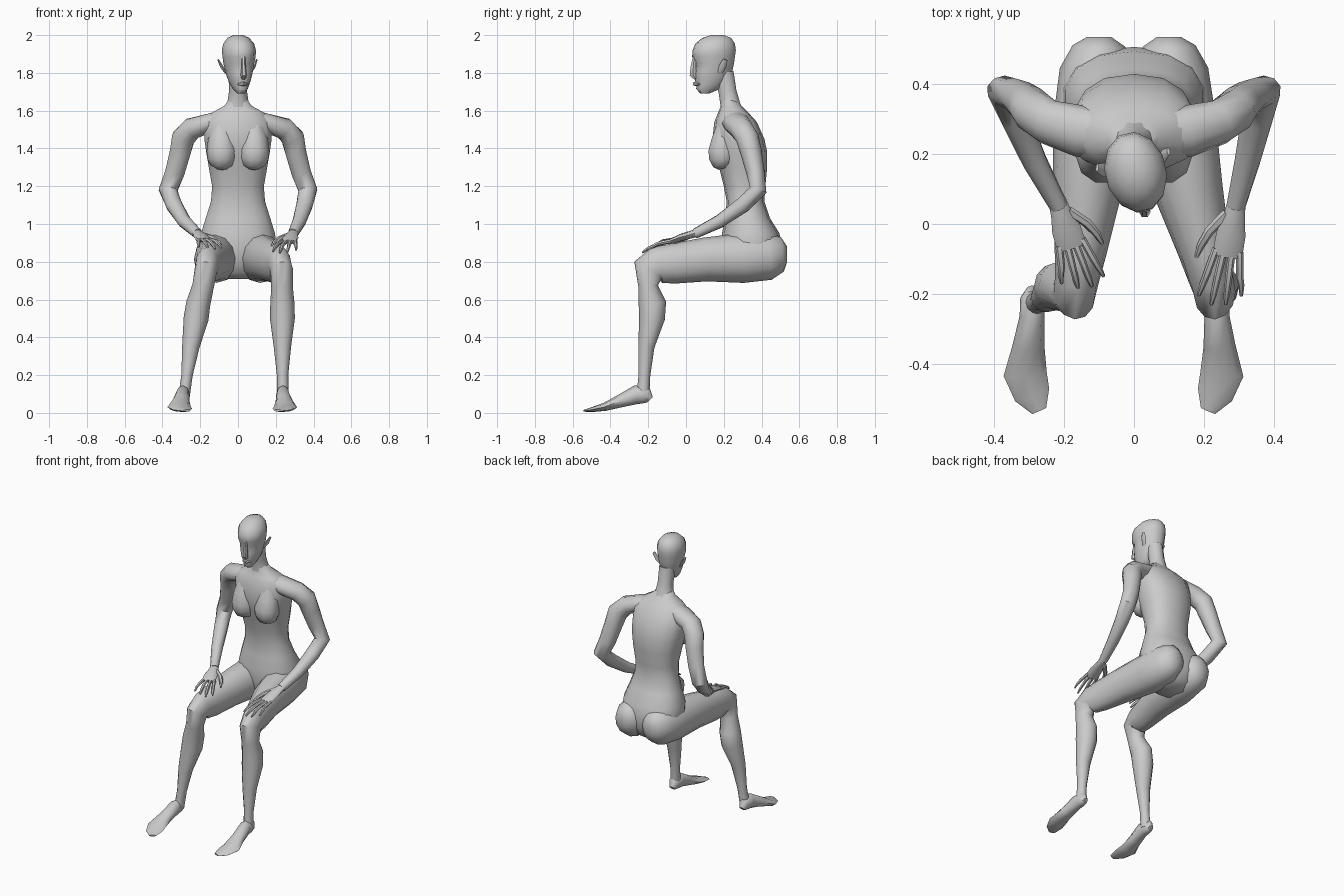
import bpy, bmesh
from math import cos, sin, pi, radians
from mathutils import Vector, Matrix

X, Y, Z = Vector((1, 0, 0)), Vector((0, 1, 0)), Vector((0, 0, 1))


def finish(name, bm, angle=50):
    bmesh.ops.recalc_face_normals(bm, faces=bm.faces)
    me = bpy.data.meshes.new(name)
    bm.to_mesh(me)
    bm.free()
    ob = bpy.data.objects.new(name, me)
    bpy.context.collection.objects.link(ob)
    bpy.ops.object.select_all(action='DESELECT')
    ob.select_set(True)
    bpy.context.view_layer.objects.active = ob
    bpy.ops.object.shade_smooth_by_angle(angle=radians(angle))
    return ob


def skin(name, rings):
    bm = bmesh.new()
    loops = [[bm.verts.new(p) for p in r] for r in rings]
    n = len(loops[0])
    for a, b in zip(loops, loops[1:]):
        for i in range(n):
            j = (i + 1) % n
            bm.faces.new((a[i], a[j], b[j], b[i]))
    bm.faces.new(loops[0])
    bm.faces.new(loops[-1])
    return finish(name, bm)


def tube(name, secs, ref, n=10):
    """Loft of ellipses (x, y, z, half-size along ref, other half-size)."""
    c = [Vector(s[:3]) for s in secs]
    rings = []
    for i, s in enumerate(secs):
        t = Vector()
        if i:
            t += (c[i] - c[i - 1]).normalized()
        if i < len(c) - 1:
            t += (c[i + 1] - c[i]).normalized()
        t.normalize()
        u = (ref - t * ref.dot(t)).normalized()
        v = t.cross(u)
        rings.append([c[i] + u * s[3] * cos(2 * pi * k / n) + v * s[4] * sin(2 * pi * k / n)
                      for k in range(n)])
    return skin(name, rings)


def stack(name, secs, n=14, power=0.85, turn=None):
    """Horizontal slices (z, y front, y back, half width)."""
    def f(v):
        return abs(v) ** power * (1 if v > 0 else -1)
    rings = []
    for z, y0, y1, w in secs:
        ring = []
        for k in range(n):
            a = 2 * pi * (k + 0.5) / n
            p = Vector((w * f(cos(a)), (y0 + y1) / 2 + (y1 - y0) / 2 * f(sin(a)), z))
            ring.append(turn @ p if turn else p)
        rings.append(ring)
    return skin(name, rings)


# Torso from neck base down to pelvis
stack("torso", [
    (1.66, .185, .27, .048), (1.625, .185, .295, .075), (1.59, .17, .33, .14),
    (1.54, .15, .375, .185), (1.45, .14, .415, .182), (1.38, .15, .43, .172),
    (1.30, .175, .43, .158), (1.20, .20, .42, .14), (1.12, .215, .415, .146),
    (1.03, .208, .445, .175), (.95, .19, .495, .20), (.87, .19, .508, .21),
    (.80, .20, .50, .185), (.74, .23, .47, .13), (.71, .27, .42, .08)])
tube("neck", [(0, .20, 1.80, .05, .055), (0, .22, 1.70, .048, .05),
              (0, .235, 1.63, .058, .055), (0, .25, 1.55, .11, .07)], X)

# Chest, flowing down from the collarbone
for s, side in ((-1, "left"), (1, "right")):
    tube(side + "_breast", [(s * .085, .215, 1.53, .05, .05), (s * .086, .20, 1.45, .072, .066),
                            (s * .086, .192, 1.385, .08, .077), (s * .086, .192, 1.345, .076, .073),
                            (s * .085, .195, 1.312, .062, .055), (s * .085, .20, 1.295, .03, .03)], X)

# Head, slightly turned
turn = Matrix.Translation((0, .17, 0)) @ Matrix.Rotation(radians(13), 4, 'Z') @ Matrix.Translation((0, -.17, 0))
stack("head", [
    (1.69, .075, .12, .018), (1.715, .05, .18, .038), (1.735, .055, .20, .048),
    (1.76, .045, .225, .058), (1.80, .045, .245, .07), (1.85, .05, .255, .08),
    (1.885, .03, .26, .086), (1.92, .033, .265, .089), (1.955, .048, .26, .08),
    (1.985, .085, .24, .057), (2.0, .13, .20, .025)], n=12, power=1, turn=turn)


def turned(secs):
    return [(*(turn @ Vector(s[:3])), *s[3:]) for s in secs]


tube("nose", turned([(0, .04, 1.885, .01, .008), (0, .036, 1.84, .011, .016),
                     (0, .032, 1.79, .017, .019), (0, .048, 1.77, .012, .01)]), X, 6)
tube("lips", turned([(-.026, .062, 1.74, .005, .008), (0, .046, 1.742, .012, .013),
                     (.026, .062, 1.74, .005, .008)]), Z, 6)
for s, side in ((-1, "left"), (1, "right")):
    tube(side + "_ear", turned([(s * .068, .165, 1.80, .014, .006), (s * .088, .175, 1.835, .02, .01),
                                (s * .105, .185, 1.87, .012, .005)]), Y, 6)


# Arms: collarbone through shoulder to wrist, only the forearm differs by side
def arm(side, s, fore):
    upper = [(.04, .25, 1.57, .06, .045), (.15, .265, 1.535, .075, .052), (.245, .292, 1.505, .065, .06),
             (.29, .325, 1.455, .062, .064),
             (.306, .345, 1.38, .057, .058), (.335, .368, 1.27, .048, .054), (.37, .382, 1.18, .046, .052)]
    lower = [(fore[0], .30, 1.10, .043, .045), (fore[1], .18, 1.015, .035, .037),
             (fore[2], .05, .95, .026, .028)]
    tube(side + "_arm", [(s * x, *r) for x, *r in upper + lower], Y)


# Hand: palm plus splayed fingers, laid along direction d from the wrist
def hand(side, s, wrist, d):
    w, d = Vector(wrist), Vector(d)
    across = d.cross(Z).normalized()
    if across.x * s > 0:
        across = -across

    def at(a, b, c, r1, r2):
        return (*(w + d * a + across * b + Z * c), r1, r2)
    tube(side + "_palm", [at(-.1, 0, 0, .025, .022), at(.08, 0, .002, .03, .02),
                          at(.28, 0, .006, .042, .018), at(.5, 0, .004, .043, .013)], across, 8)
    for i, reach in enumerate((.86, .97, 1.0, .93)):
        b = -.034 + .023 * i
        tube(f"{side}_finger_{i + 1}", [
            at(.44, b, .004, .011, .011), at(.68, b * 1.35, .014, .0105, .0105),
            at(reach - .1, b * 1.6, .008, .009, .009), at(reach, b * 1.75, -.002, .005, .005)], across, 6)
    tube(side + "_thumb", [at(.08, .022, 0, .014, .013), at(.28, .062, 0, .014, .013),
                           at(.44, .08, -.004, .011, .01), at(.56, .086, -.012, .006, .006)], across, 6)


arm("left", -1, (.338, .285, .215))
hand("left", -1, (-.215, .05, .95), (.075, -.235, -.08))
arm("right", 1, (.352, .325, .292))
hand("right", 1, (.292, .05, .95), (-.05, -.285, -.10))


# Legs: buttock through knee to ankle, then a pointed foot
def leg(side, s, xs):
    prof = [(.536, .84, .035, .04), (.51, .84, .076, .092), (.44, .828, .108, .124),
            (.30, .82, .117, .132), (.10, .812, .10, .116), (-.07, .79, .076, .106),
            (-.155, .782, .064, .098), (-.20, .757, .06, .085), (-.20, .67, .057, .052),
            (-.178, .58, .064, .073), (-.18, .50, .066, .068), (-.21, .35, .046, .043),
            (-.22, .20, .03, .031), (-.228, .09, .03, .034)]
    tube(side + "_leg", [(s * x, *p) for x, p in zip(xs, prof)], X, 12)


def foot(side, s, heel, ball, toe):
    tube(side + "_foot", [
        (s * heel, -.19, .07, .018, .02), (s * heel, -.212, .092, .034, .046),
        (s * heel, -.265, .096, .036, .05), (s * (heel + ball) / 2, -.35, .062, .046, .034),
        (s * ball, -.43, .032, .062, .022), (s * (ball + toe) / 2, -.49, .019, .052, .014),
        (s * toe, -.536, .012, .022, .006)], X, 8)


leg("left", -1, (.10, .10, .105, .114, .134, .152, .163, .17, .185, .21, .222, .25, .27, .285))
foot("left", -1, .292, .312, .272)
leg("right", 1, (.10, .10, .105, .117, .155, .20, .22, .232, .233, .235, .235, .235, .236, .238))
foot("right", 1, .238, .252, .212)
